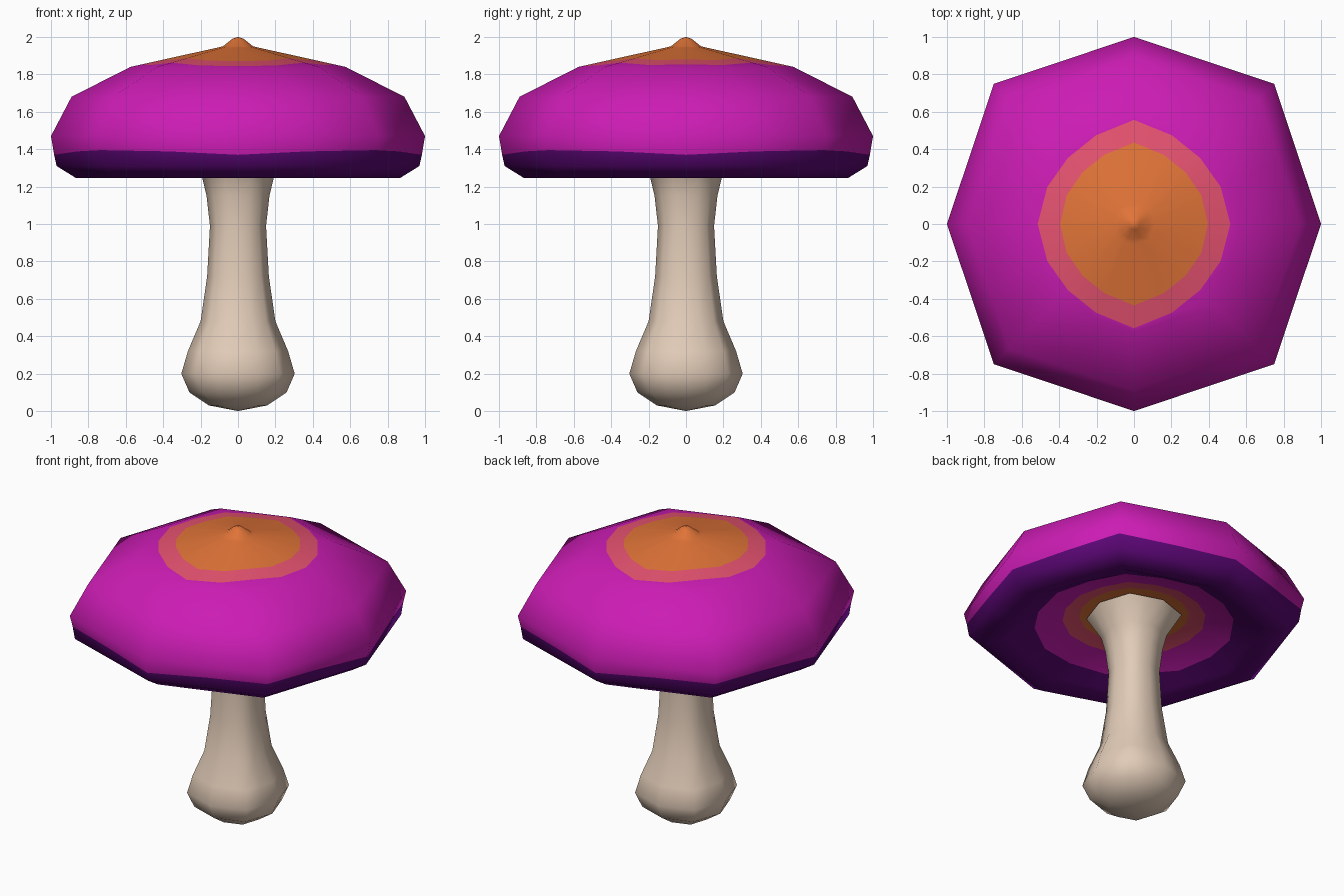
import bpy, bmesh, math

if "Cube" in bpy.data.objects:
    bpy.data.objects.remove(bpy.data.objects["Cube"])


def srgb(r, g, b):
    f = lambda c: c / 12.92 if c <= 0.04045 else ((c + 0.055) / 1.055) ** 2.4
    return (f(r / 255), f(g / 255), f(b / 255), 1.0)


def material(name, *rgb):
    m = bpy.data.materials.new(name)
    m.diffuse_color = srgb(*rgb)
    m.use_nodes = True
    m.node_tree.nodes["Principled BSDF"].inputs["Base Color"].default_value = m.diffuse_color
    return m


ORANGE = material("orange", 225, 116, 56)
PINK = material("coral_pink", 230, 82, 112)
MAGENTA = material("magenta", 204, 28, 180)
PURPLE = material("dark_purple", 90, 6, 116)
CREAM = material("cream", 226, 204, 184)

POINTS = 16       # eight corners plus the middle of each side
DIAGONAL = 1.06   # corners on the diagonals stick out a little further


def octagon(i):
    """Radius of the unit octagon outline at point i, and its true angle."""
    def corner(k):
        r = DIAGONAL if k % 2 else 1
        return r * math.cos(k * math.tau / 8), r * math.sin(k * math.tau / 8)
    (ax, ay), (bx, by) = corner(i // 2), corner((i + 1) // 2)
    x, y = (ax + bx) / 2, (ay + by) / 2
    return math.hypot(x, y), math.atan2(y, x)


def lathe(name, bands):
    """bands: (radius, z, material of the band leading to this ring, corner lift).
    A radius given as (x, y, diagonal, slope, ref_radius) is a rounded paint line
    lying on the cone that passes through ref_radius at height z."""
    bm = bmesh.new()
    mats, prev = [], None
    for r, z, mat, lift in bands:
        if r == 0:
            ring = [bm.verts.new((0, 0, z))] * POINTS
        else:
            ring = []
            for i in range(POINTS):
                k, a = octagon(i)
                if isinstance(r, tuple):
                    rx, ry, rd, slope, ref = r
                    axis = rx if abs(math.cos(a)) > abs(math.sin(a)) else ry
                    w = abs(math.sin(2 * a))
                    rad = axis * (1 - w) + rd * w
                    h = z + slope * (rad / k - ref)
                else:
                    rad = r * k
                    h = z + lift * abs(math.sin(2 * a))
                ring.append(bm.verts.new((rad * math.cos(a), rad * math.sin(a), h)))
        if mat not in mats:
            mats.append(mat)
        if prev:
            for i in range(POINTS):
                j = (i + 1) % POINTS
                f = bm.faces.new(list(dict.fromkeys((prev[i], prev[j], ring[j], ring[i]))))
                f.material_index = mats.index(mat)
                f.smooth = True
        prev = ring
    bmesh.ops.recalc_face_normals(bm, faces=bm.faces)
    mesh = bpy.data.meshes.new(name)
    bm.to_mesh(mesh)
    bm.free()
    for m in mats:
        mesh.materials.append(m)
    ob = bpy.data.objects.new(name, mesh)
    bpy.context.collection.objects.link(ob)
    return ob


# Cap: from the tip over the dome, round the rim and back under to the stem
lathe("cap", [
    (0, 2.0, ORANGE, 0), (0.03, 1.99, ORANGE, 0), (0.08, 1.95, ORANGE, 0),
    (0.11, 1.943, ORANGE, 0),
    ((0.395, 0.435, 0.39, -0.222, 0.575), 1.84, ORANGE, 0),
    ((0.515, 0.557, 0.50, -0.222, 0.575), 1.84, PINK, 0),
    (0.575, 1.84, MAGENTA, 0), (0.89, 1.68, MAGENTA, 0), (1.0, 1.47, MAGENTA, 0),
    (0.983, 1.37, MAGENTA, 0.025),
    (0.97, 1.31, PURPLE, 0), (0.865, 1.245, PURPLE, 0), (0.75, 1.28, PURPLE, 0),
    ((0.62, 0.62, 0.62, -0.26, 0.61), 1.34, PURPLE, 0),
    ((0.44, 0.44, 0.445, -0.2, 0.44), 1.385, MAGENTA, 0),
    ((0.335, 0.335, 0.34, -0.1, 0.34), 1.405, PINK, 0),
    (0, 1.43, ORANGE, 0),
])

# Stem: bulbous foot, narrow waist, flared top meeting the underside of the cap
lathe("stem", [(r, z, CREAM, 0) for r, z in [
    (0, 0), (0.155, 0.03), (0.26, 0.1), (0.303, 0.2), (0.268, 0.32), (0.2, 0.48),
    (0.165, 0.72), (0.15, 0.99), (0.168, 1.15), (0.192, 1.25), (0.28, 1.395)]])
